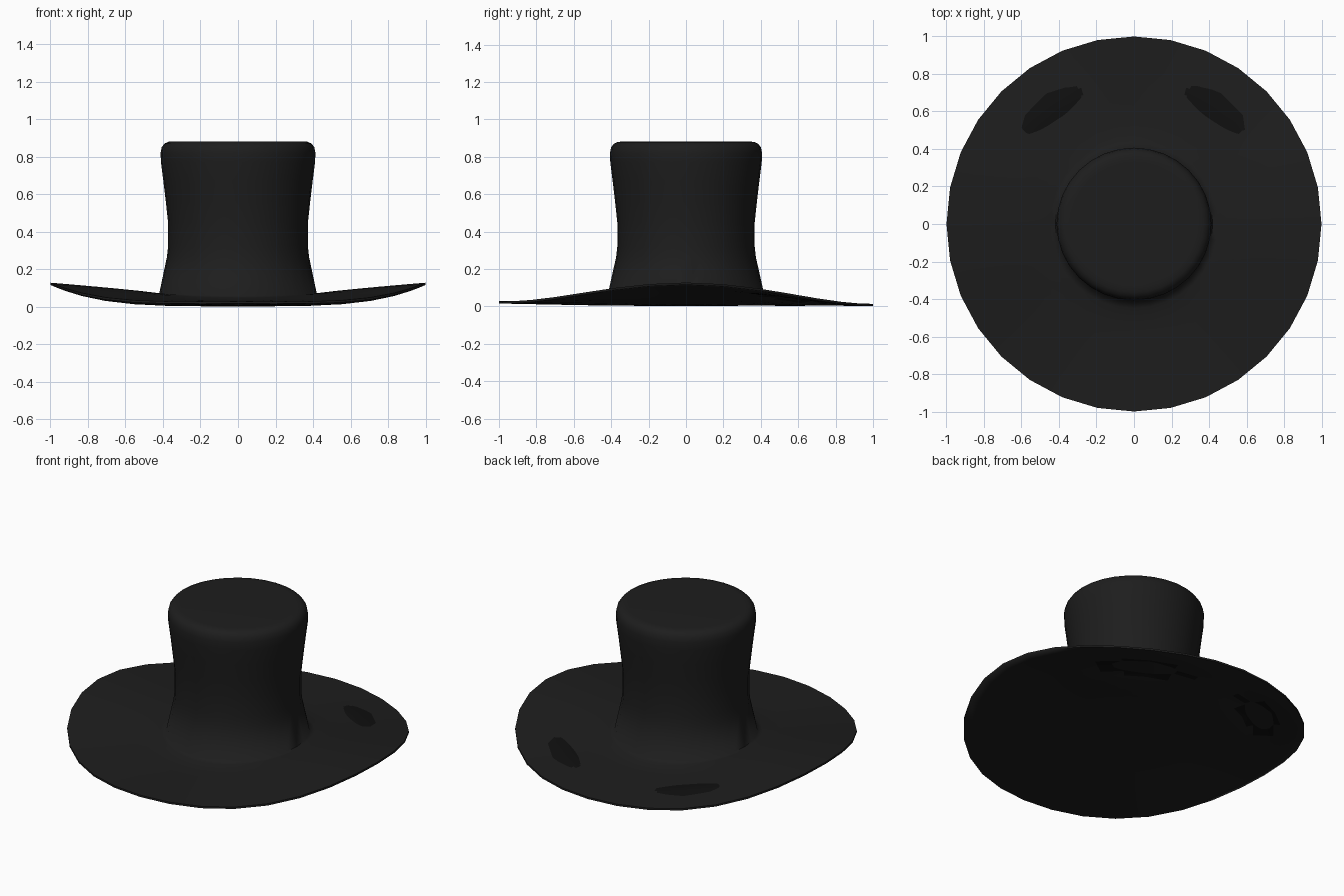
import bpy, bmesh, math

if "Cube" in bpy.data.objects:
    bpy.data.objects.remove(bpy.data.objects["Cube"])

SEGS = 32


def material(name, v):
    m = bpy.data.materials.new(name)
    m.diffuse_color = (v, v, v, 1)
    m.use_nodes = True
    m.node_tree.nodes["Principled BSDF"].inputs["Base Color"].default_value = m.diffuse_color
    return m


felt = material("dark_felt", 0.0125)
worn = material("darker_patch", 0.005)


def brim_top(r, a):
    """Height of the brim: curled up at the sides, low at front and back."""
    c, s = math.cos(a), math.sin(a)
    inner = 0.035 + 0.036 * c * c
    edge = 0.014 + 0.114 * c ** 4 + (0.014 * s * s if s < 0 else 0)
    t = max(0.0, (r - 0.42) / 0.58)
    return inner + (edge - inner) * t ** 0.85


def patch(r, a):
    """Strength of the two patches at the back where the underside shows."""
    dist = abs(math.degrees(a) % 360 - 90)
    return math.exp(-0.5 * (((dist - 35.5) / 17) ** 2 + ((r - 0.76) / 0.085) ** 2))


def brim_bottom(r, a):
    if r < 0.42:
        k = (r / 0.42) ** 2
        return 0.003 * (1 - k) + (brim_top(0.42, a) - 0.03) * k
    t = (r - 0.42) / 0.58
    thick = 0.03 - 0.018 * t
    return brim_top(r, a) - thick + (thick + 0.009) * patch(r, a)


def flare_top(r, a):
    """Brim top with a soft fillet rising into the crown."""
    return brim_top(r, a) + 0.022 * math.sin(a) ** 2 * max(0, 1 - (r - 0.42) / 0.13) ** 2


def ring(r, height):
    return lambda a: (r * math.cos(a), r * math.sin(a), height(r, a))


def crown_ring(r, z):
    return lambda a: (r * math.cos(a), 0.985 * r * math.sin(a), z)


# Underside from the centre out, the top back to the crown, then up the crown
radii = [0.42, 0.45, 0.5, 0.56, 0.62, 0.66, 0.7, 0.74, 0.78, 0.82, 0.86, 0.9, 0.95, 1.0]
crown = [(0.379, 0.265), (0.373, 0.32), (0.373, 0.45), (0.385, 0.56), (0.398, 0.67),
         (0.411, 0.77), (0.413, 0.82), (0.407, 0.85), (0.392, 0.87), (0.37, 0.88),
         (0.34, 0.882)]
rings = [ring(r, brim_bottom) for r in [0.05, 0.2, 0.32] + radii]
under = len(rings)
rings += [ring(r, flare_top) for r in reversed(radii)]
rings += [crown_ring(r, z) for r, z in crown]

bm = bmesh.new()
angle = 2 * math.pi / SEGS
loops = [[bm.verts.new(f(angle * i)) for i in range(SEGS)] for f in rings]
for n, (lo, hi) in enumerate(zip(loops, loops[1:])):
    for i in range(SEGS):
        j = (i + 1) % SEGS
        f = bm.faces.new((lo[i], lo[j], hi[j], hi[i]))
        # Darken the underside where it pokes through
        if 3 <= n < under - 1:
            r = (radii[n - 3] + radii[n - 2]) / 2
            f.material_index = int(patch(r, angle * (i + 0.5)) > 0.5)
bm.faces.new(loops[0][::-1])
bm.faces.new(loops[-1])
bmesh.ops.recalc_face_normals(bm, faces=bm.faces)

me = bpy.data.meshes.new("hat")
bm.to_mesh(me)
bm.free()
hat = bpy.data.objects.new("hat", me)
bpy.context.collection.objects.link(hat)
me.materials.append(felt)
me.materials.append(worn)
hat.select_set(True)
bpy.context.view_layer.objects.active = hat
bpy.ops.object.shade_smooth_by_angle(angle=math.radians(85))
